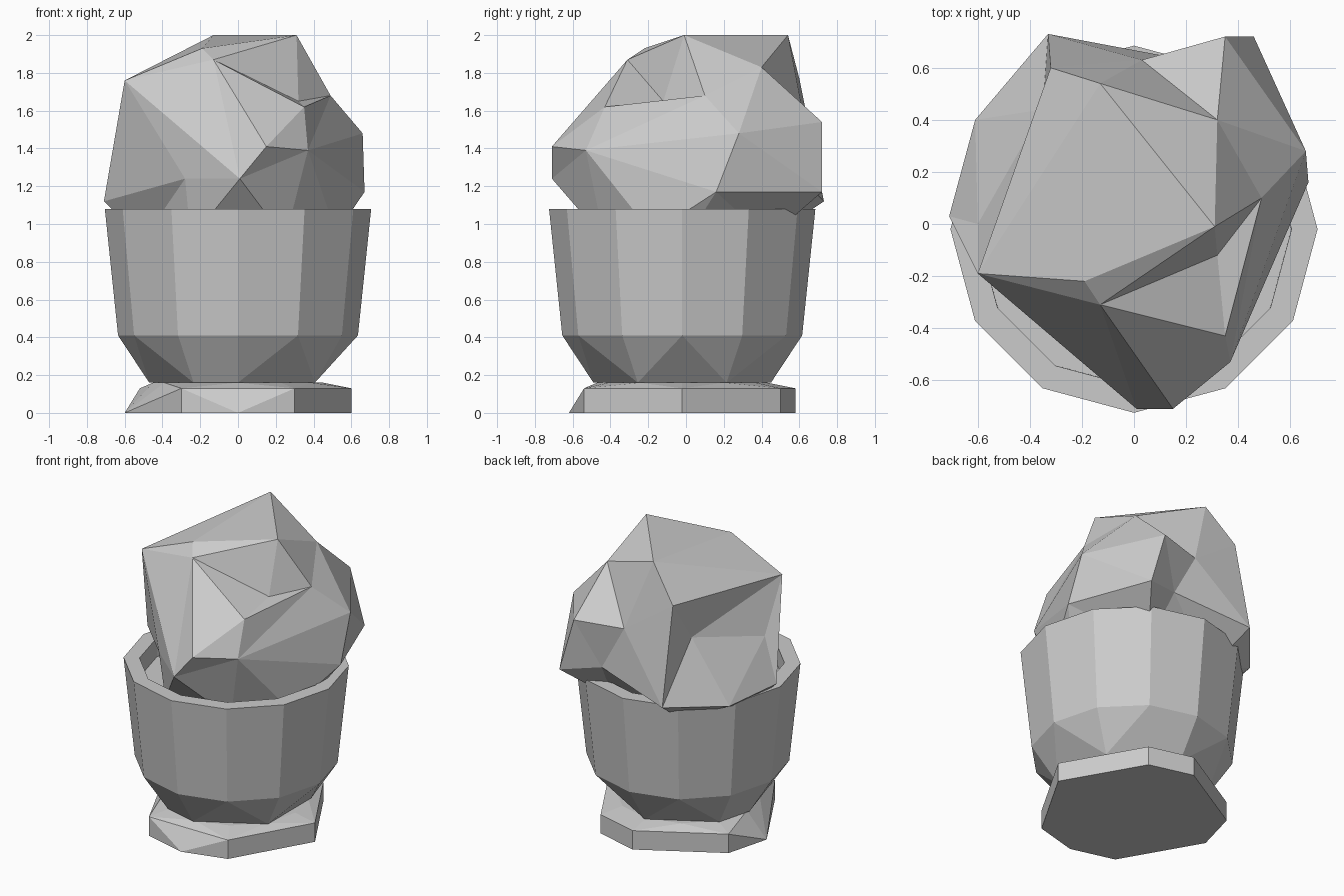
import bpy, bmesh, math
from mathutils import Vector

if "Cube" in bpy.data.objects:
    bpy.data.objects.remove(bpy.data.objects["Cube"])


def ring(radius, z, steps=range(12), cy=-0.02):
    """Points on a 12-step circle; steps picks which ones to keep."""
    return [Vector((radius * math.cos(k * math.pi / 6),
                    cy + radius * math.sin(k * math.pi / 6), z)) for k in steps]


def hull(points):
    bm = bmesh.new()
    verts = [bm.verts.new(p) for p in points]
    bmesh.ops.convex_hull(bm, input=verts)
    bmesh.ops.recalc_face_normals(bm, faces=bm.faces[:])
    return bm, verts


def finish(bm, name):
    bmesh.ops.recalc_face_normals(bm, faces=bm.faces[:])
    mesh = bpy.data.meshes.new(name)
    bm.to_mesh(mesh)
    bm.free()
    obj = bpy.data.objects.new(name, mesh)
    bpy.context.collection.objects.link(obj)
    return obj


def merge_flat(bm):
    bmesh.ops.dissolve_limit(bm, angle_limit=0.01, verts=bm.verts[:], edges=bm.edges[:])


def connect(bm, a, b):
    """Flip the edge between two triangles so that it joins a and b."""
    for e in bm.edges:
        tips = {v for f in e.link_faces for v in f.verts} - set(e.verts)
        if tips == {a, b}:
            bmesh.ops.rotate_edges(bm, edges=[e], use_ccw=False)
            return


# Chipped foot under the pot
bm, _ = hull(ring(0.6, 0, (0, 2, 3, 5, 6, 8, 9, 10))
             + ring(0.6, 0.13, (0, 2, 3, 5, 8, 10))
             + ring(0.45, 0.16))
merge_flat(bm)
finish(bm, "foot")

# Faceted pot with a rim, recessed inside and soil floor
bm, _ = hull(ring(0.47, 0.16, (1, 3, 5, 6, 8, 9, 11))
             + ring(0.635, 0.41) + ring(0.705, 1.08))
merge_flat(bm)
top = max(bm.faces, key=lambda f: f.normal.z * f.calc_center_median().z)
bmesh.ops.inset_individual(bm, faces=[top], thickness=0.1, depth=0)
bmesh.ops.inset_individual(bm, faces=[top], thickness=0.001, depth=-0.13)
finish(bm, "pot")

# Craggy bush: corners are joined by the hull of their directions, then set in place
corners = [
    (-.13, .54, 2.0), (.31, -.01, 2.0), (-.19, -.22, 1.93), (-.13, -.31, 1.87),
    (-.6, -.19, 1.76), (.49, .10, 1.68), (.35, -.43, 1.62), (.32, -.12, 1.65),
    (.32, .40, 1.83), (.15, -.71, 1.41), (.37, -.53, 1.39), (.66, .28, 1.48),
    (.67, .16, 1.17), (.01, -.71, 1.24), (.35, .72, 1.54), (.46, .72, 1.17),
    (-.33, .73, 1.12), (-.32, .60, 1.77), (.03, .63, 1.53), (-.6, 0, 1.41),
    (-.71, .03, 1.12), (-.61, .40, 1.08), (-.35, .44, 1.5), (-.28, -.46, 1.24),
    (.2, .63, 1.22), (.52, -.18, .95)]
corners = [Vector(c) for c in corners] + ring(0.5, 0.92, range(0, 12, 2), 0)
core = Vector((0, 0, 1.35))
bm, verts = hull([(c - core).normalized() for c in corners])
# Ridges that must run between particular corners
ridges = [(4, 20), (3, 13), (4, 13), (17, 16), (7, 5), (6, 5), (10, 5), (10, 11), (18, 24)]
for a, b in ridges * 2:
    connect(bm, verts[a], verts[b])
for v, c in zip(verts, corners):
    if v.is_valid:
        v.co = c
finish(bm, "bush")
